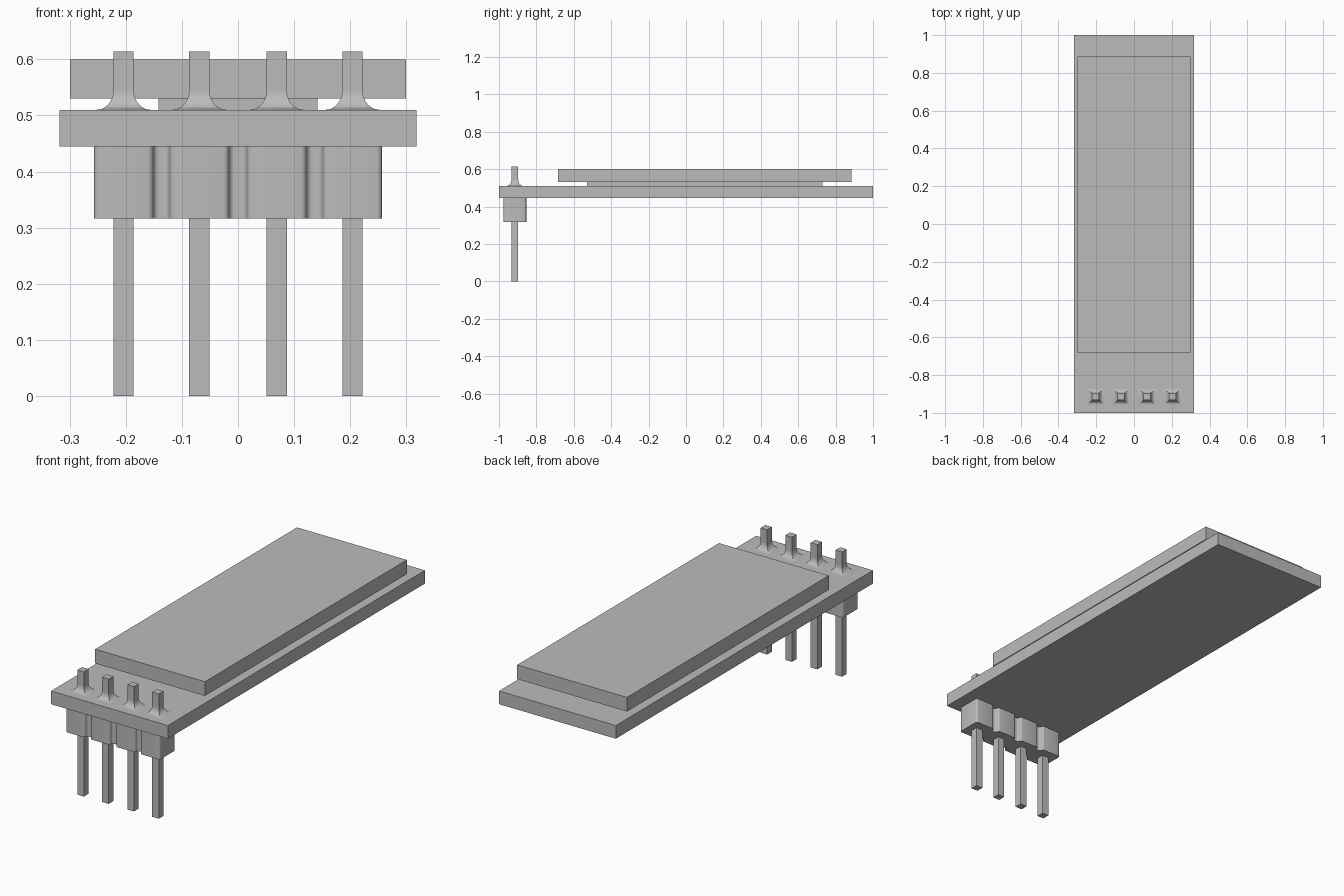
import bpy, bmesh, math

if "Cube" in bpy.data.objects:
    bpy.data.objects.remove(bpy.data.objects["Cube"])

grey = bpy.data.materials.new("plain_grey")
grey.diffuse_color = (0.5, 0.5, 0.5, 1)
grey.use_nodes = True
grey.node_tree.nodes["Principled BSDF"].inputs["Base Color"].default_value = grey.diffuse_color

PIN_Y = -0.915
PIN_X = (-0.204, -0.069, 0.069, 0.204)
BOARD_BOTTOM, BOARD_TOP = 0.445, 0.51


def finish(name, bm, smooth=False):
    bmesh.ops.recalc_face_normals(bm, faces=bm.faces)
    mesh = bpy.data.meshes.new(name)
    bm.to_mesh(mesh)
    bm.free()
    mesh.materials.append(grey)
    obj = bpy.data.objects.new(name, mesh)
    bpy.context.collection.objects.link(obj)
    if smooth:
        bpy.ops.object.select_all(action='DESELECT')
        obj.select_set(True)
        bpy.context.view_layer.objects.active = obj
        bpy.ops.object.shade_smooth_by_angle(angle=math.radians(35))
    return obj


def loft(name, rings, smooth=False):
    """Join stacked loops of points and cap both ends."""
    bm = bmesh.new()
    loops = [[bm.verts.new(p) for p in ring] for ring in rings]
    n = len(loops[0])
    for a, b in zip(loops, loops[1:]):
        for i in range(n):
            j = (i + 1) % n
            bm.faces.new((a[i], a[j], b[j], b[i]))
    bm.faces.new(loops[0][::-1])
    bm.faces.new(loops[-1])
    return finish(name, bm, smooth)


def rect(x0, x1, y0, y1, z):
    return [(x0, y0, z), (x1, y0, z), (x1, y1, z), (x0, y1, z)]


def box(name, x0, x1, y0, y1, z0, z1):
    return loft(name, [rect(x0, x1, y0, y1, z0), rect(x0, x1, y0, y1, z1)])


# Circuit board, adhesive spacer and display panel
box("circuit_board", -0.318, 0.318, -1, 1, BOARD_BOTTOM, BOARD_TOP)
box("display_spacer", -0.142, 0.142, -0.53, 0.73, BOARD_TOP, 0.53)
box("display_panel", -0.299, 0.299, -0.684, 0.886, 0.53, 0.6)

# Header pins with a flared square solder joint on top of the board
for i, x in enumerate(PIN_X, 1):
    h = 0.018
    box(f"header_pin_{i}", x - h, x + h, PIN_Y - h, PIN_Y + h, 0, 0.614)
    rings = []
    for k in range(9):
        a = math.radians(90 * k / 8)
        w = h + 0.030 * (1 - math.sin(a))
        d = h + 0.027 * (1 - math.sin(a))
        z = BOARD_TOP + 0.035 * (1 - math.cos(a))
        rings.append(rect(x - w, x + w, PIN_Y - d, PIN_Y + d, z))
    loft(f"solder_joint_{i}", rings, True)

# Header housing: four rounded cells joined by recessed necks
HALF, NECK, CELL = 0.061, 0.040, 0.053
front = []
for i, x in enumerate(PIN_X):
    l, r = x - CELL, x + CELL
    if i > 0:
        front.append((l, -NECK))
    front += [(l, -HALF), (r, -HALF)]
    if i < 3:
        front.append((r, -NECK))
outline = front + [(x, -y) for x, y in reversed(front)]
housing = loft("header_housing",
               [[(x, PIN_Y + y, z) for x, y in outline] for z in (0.316, BOARD_BOTTOM)])
bm = bmesh.new()
bm.from_mesh(housing.data)
uprights = [e for e in bm.edges if abs(e.verts[0].co.z - e.verts[1].co.z) > 0.1]
bmesh.ops.bevel(bm, geom=uprights, offset=0.010, segments=4, profile=0.5, affect='EDGES')
bpy.data.objects.remove(housing)
finish("header_housing", bm, True)
